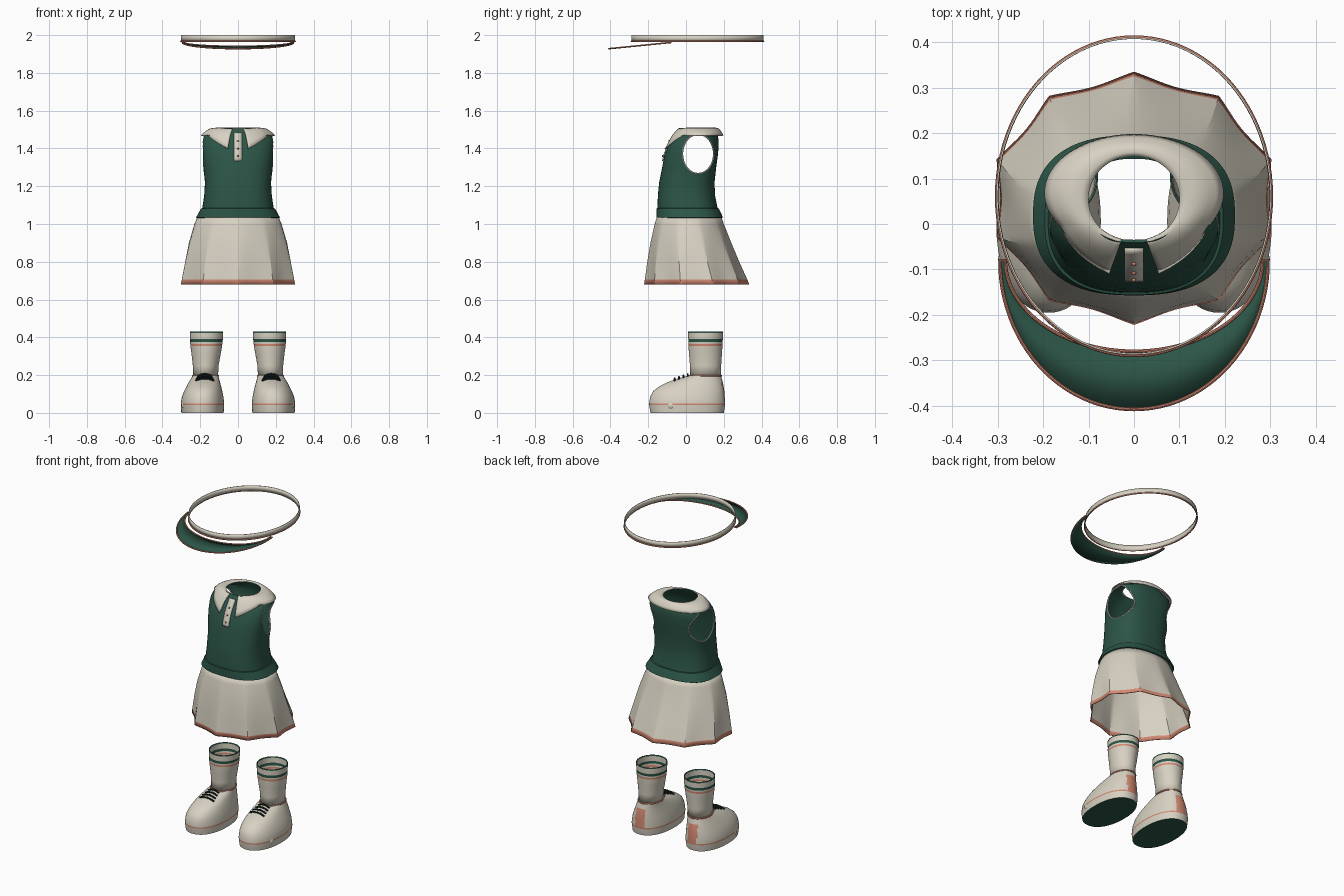
import bpy, math
from math import sin, cos, pi, radians

cube = bpy.data.objects.get("Cube")
if cube:
    bpy.data.objects.remove(cube, do_unlink=True)


def material(name, rgb):
    m = bpy.data.materials.new(name)
    m.use_nodes = True
    m.diffuse_color = (*rgb, 1)
    bsdf = next(n for n in m.node_tree.nodes if n.type == 'BSDF_PRINCIPLED')
    bsdf.inputs["Base Color"].default_value = (*rgb, 1)
    bsdf.inputs["Roughness"].default_value = 0.8
    return m


CREAM = material("cream", (0.68, 0.64, 0.54))
GREEN = material("dark_green", (0.025, 0.09, 0.063))
PINK = material("coral_pink", (0.65, 0.25, 0.17))
BLACK = material("lace_black", (0.008, 0.02, 0.017))


def make(name, verts, faces, mats, thick=0, angle=35):
    me = bpy.data.meshes.new(name)
    me.from_pydata(verts, [], faces)
    ob = bpy.data.objects.new(name, me)
    bpy.context.collection.objects.link(ob)
    for m in mats:
        me.materials.append(m)
    if thick:
        mod = ob.modifiers.new("thickness", 'SOLIDIFY')
        mod.thickness, mod.offset = thick, -1
    smooth(ob, angle)
    return ob


def smooth(ob, angle=35):
    bpy.ops.object.select_all(action='DESELECT')
    ob.select_set(True)
    bpy.context.view_layer.objects.active = ob
    bpy.ops.object.shade_smooth_by_angle(angle=radians(angle))


def bake(ob):
    """Replace an object's data by its evaluated mesh."""
    dg = bpy.context.evaluated_depsgraph_get()
    me = bpy.data.meshes.new_from_object(ob.evaluated_get(dg))
    new = bpy.data.objects.new(ob.name, me)
    name = ob.name
    bpy.context.collection.objects.link(new)
    bpy.data.objects.remove(ob, do_unlink=True)
    new.name = name
    smooth(new)
    return new


def loft(name, rings, mats, bands=None, segs=64, power=2, pleats=None,
         side=1, cap=None, thick=0, angle=35):
    """Skin rings of (z, centre x, half width, front y, back y)."""
    verts, faces = [], []
    for k, (z, cx, rx, yf, yb) in enumerate(rings):
        for j in range(segs):
            a = 2 * pi * j / segs - pi / 2
            c, s = cos(a), sin(a)
            e = 2 / power
            f = 1 - pleats[k] * abs(sin(5 * (a - pi / 2))) if pleats else 1
            verts.append((side * cx + f * rx * math.copysign(abs(c) ** e, c),
                          (yf + yb) / 2 + f * (yb - yf) / 2 * math.copysign(abs(s) ** e, s), z))
    for k in range(len(rings) - 1):
        for j in range(segs):
            n = (j + 1) % segs
            faces.append((k * segs + j, k * segs + n, (k + 1) * segs + n, (k + 1) * segs + j))
    if cap is not None:
        faces.append(tuple(reversed(range(segs))))
    ob = make(name, verts, faces, mats, thick, angle)
    for p in ob.data.polygons:
        p.material_index = bands[p.index // segs] if bands and p.index // segs < len(bands) else 0
    if cap is not None:
        ob.data.polygons[-1].material_index = cap
    return ob


def tube(name, points, radius, mat, cyclic=True):
    cu = bpy.data.curves.new(name, 'CURVE')
    cu.dimensions = '3D'
    cu.bevel_depth, cu.bevel_resolution, cu.use_fill_caps = radius, 2, True
    sp = cu.splines.new('POLY')
    sp.points.add(len(points) - 1)
    for p, co in zip(sp.points, points):
        p.co = (*co, 1)
    sp.use_cyclic_u = cyclic
    cu.materials.append(mat)
    ob = bpy.data.objects.new(name, cu)
    bpy.context.collection.objects.link(ob)
    return bake(ob)


def arc(rx, ry, cy, z, n=64, a0=0, a1=2 * pi, cx=0, end=False):
    m = n - 1 if end else n
    return [(cx + rx * cos(a0 + (a1 - a0) * i / m), cy + ry * sin(a0 + (a1 - a0) * i / m), z)
            for i in range(n)]


# Headband
loft("headband", [(1.966, 0, .303, -.288, .411), (2.0, 0, .303, -.288, .411)], [CREAM],
     segs=96, thick=.004)
tube("headband_trim", arc(.302, .35, .061, 1.967, 96), .004, PINK)

# Visor brim sloping down to the front
def brim_edge(rx, ry):
    return [(x, y, 1.961 + (y + .08) * .1) for x, y, _ in
            arc(rx, ry, -.08, 0, 49, pi, 2 * pi, end=True)]
inner, outer = brim_edge(.283, .2), brim_edge(.295, .328)
n = len(inner)
make("visor_brim", inner + outer, [(i, n + i, n + i + 1, i + 1) for i in range(n - 1)],
     [GREEN], .004)
tube("visor_brim_trim", outer + inner[::-1], .004, PINK)

# Sleeveless top, with the armholes cut through the shell
POWER = 2.5
top_rings = [(1.035, 0, .222, -.157, .195), (1.06, 0, .208, -.157, .185),
             (1.082, 0, .196, -.156, .174), (1.084, 0, .189, -.151, .167),
             (1.15, 0, .179, -.149, .154), (1.22, 0, .175, -.142, .151),
             (1.3, 0, .183, -.126, .160), (1.36, 0, .190, -.115, .168),
             (1.41, 0, .193, -.096, .173), (1.44, 0, .192, -.080, .173),
             (1.47, 0, .180, -.060, .167), (1.487, 0, .14, -.050, .157),
             (1.506, 0, .104, -.041, .150)]


def ring_at(z):
    for a, b in zip(top_rings, top_rings[1:]):
        if a[0] <= z <= b[0]:
            t = (z - a[0]) / (b[0] - a[0])
            return [p + t * (q - p) for p, q in zip(a, b)]


def top_x(y, z):
    _, _, rx, yf, yb = ring_at(z)
    u = min(1, abs((y - (yf + yb) / 2) / ((yb - yf) / 2)))
    return rx * (1 - u ** POWER) ** (1 / POWER)


top = loft("sleeveless_top", top_rings, [GREEN], segs=96, power=POWER, thick=.007)
hole = [(y, z) for y, z, _ in arc(.083, .104, 1.371, 0, 48, cx=.064)]
m = len(hole)
cutter = make("armhole_cutter", [(x, y, z) for x in (-.5, .5) for y, z in hole],
              [tuple(reversed(range(m))), tuple(range(m, 2 * m))] +
              [(i, (i + 1) % m, m + (i + 1) % m, m + i) for i in range(m)], [GREEN])
cutter.hide_render = True
cut = top.modifiers.new("armholes", 'BOOLEAN')
cut.operation, cut.object, cut.solver = 'DIFFERENCE', cutter, 'EXACT'
bake(top)
bpy.data.objects.remove(cutter, do_unlink=True)
for side, label in ((1, "left"), (-1, "right")):
    tube(label + "_armhole_trim", [(side * (top_x(y, z) - .003), y, z) for y, z in hole],
         .004, CREAM)

# Fold-over collar, open at the front with two drooping points
verts, faces, rows, cols = [], [], 7, 81
gap = radians(16)
for i in range(cols):
    phi = gap + (2 * pi - 2 * gap) * i / (cols - 1)
    near = min(phi, 2 * pi - phi)
    w = max(0, (radians(55) - near) / (radians(55) - gap))
    s, c = sin(phi), cos(phi)
    a = (.1 * s, .055 - .095 * c, 1.508)
    b = (.197 * s, .068 - .13 * c - .052 * w ** .6, 1.470 - .07 * w)
    for k in range(rows):
        t = k / (rows - 1)
        x, y, z = (p + t * (q - p) for p, q in zip(a, b))
        verts.append((x, y, z + .016 * sin(pi * t)))
for i in range(cols - 1):
    for k in range(rows - 1):
        q = i * rows + k
        faces.append((q, q + 1, q + rows + 1, q + rows))
make("collar", verts, faces, [CREAM], .006, 50)

# Button placket following the chest
levels = [1.335 + .15 * i / 10 for i in range(11)]
strip = [(x, ring_at(z)[3] - .007, z) for z in levels for x in (-.021, .021)]
make("button_placket", strip, [(2 * i, 2 * i + 1, 2 * i + 3, 2 * i + 2) for i in range(10)],
     [CREAM], .006)
for i, z in enumerate((1.36, 1.4, 1.44)):
    bpy.ops.mesh.primitive_uv_sphere_add(segments=12, ring_count=8, radius=.005,
                                         location=(0, ring_at(z)[3] - .008, z))
    button = bpy.context.object
    button.name = "button_%d" % (i + 1)
    button.data.materials.append(PINK)
    smooth(button)

# Pleated skirt with a coloured hem
loft("pleated_skirt",
     [(.68, 0, .318, -.222, .335), (.705, 0, .313, -.218, .325), (.8, 0, .293, -.205, .282),
      (.9, 0, .268, -.188, .240), (1.0, 0, .233, -.166, .200), (1.05, 0, .21, -.150, .183)],
     [CREAM, PINK], [1, 0, 0, 0, 0], segs=120, pleats=[.075, .07, .05, .03, .01, 0],
     thick=.004, angle=22)

# Socks and shoes
for side, label in ((1, "left"), (-1, "right")):
    loft(label + "_sock",
         [(.185, .172, .066, .022, .184), (.25, .171, .068, .021, .186),
          (.31, .169, .077, .016, .190), (.355, .168, .084, .013, .193),
          (.366, .168, .085, .013, .193), (.376, .168, .086, .012, .194),
          (.392, .167, .087, .012, .195), (.423, .167, .088, .011, .196),
          (.43, .167, .088, .011, .196)],
         [CREAM, GREEN, PINK], [0, 0, 0, 2, 0, 1, 0, 1], side=side, thick=.004)
    shoe = loft(label + "_shoe",
                [(0, .188, .112, -.188, .200), (.041, .188, .115, -.195, .207),
                 (.049, .188, .115, -.195, .207), (.085, .187, .110, -.190, .205),
                 (.115, .184, .101, -.174, .203), (.14, .181, .092, -.142, .199),
                 (.162, .178, .083, -.098, .195), (.18, .175, .075, -.05, .190),
                 (.197, .172, .067, .012, .186)],
                [CREAM, GREEN, PINK], [0, 2], side=side, power=2.2, cap=1)
    for p in shoe.data.polygons:  # heel patch
        if abs(p.center.x - side * .185) < .03 and p.center.y > .1 and .05 < p.center.z < .16:
            p.material_index = 2
    tube(label + "_ankle_trim", arc(.067, .084, .102, .196, 48, cx=side * .172), .005, PINK)
    for i in range(4):
        y, z, half = -.06 + .023 * i, .183 + .0075 * i, .05 - .004 * i
        tube("%s_lace_%d" % (label, i + 1),
             [(side * .176 + half * t, y, z - .012 * t * t) for t in (-1, -.5, 0, .5, 1)],
             .005, BLACK, cyclic=False)
    # Small knot on the outer side
    for i, (y, z, r) in enumerate(((-.105, .034, .02), (-.078, .038, .024), (-.052, .036, .015))):
        bpy.ops.mesh.primitive_uv_sphere_add(segments=16, ring_count=10, radius=r,
                                             location=(side * (.266 + .009 * i), y, z))
        knot = bpy.context.object
        knot.name = "%s_shoe_knot_%d" % (label, i + 1)
        knot.data.materials.append(CREAM)
        smooth(knot)
